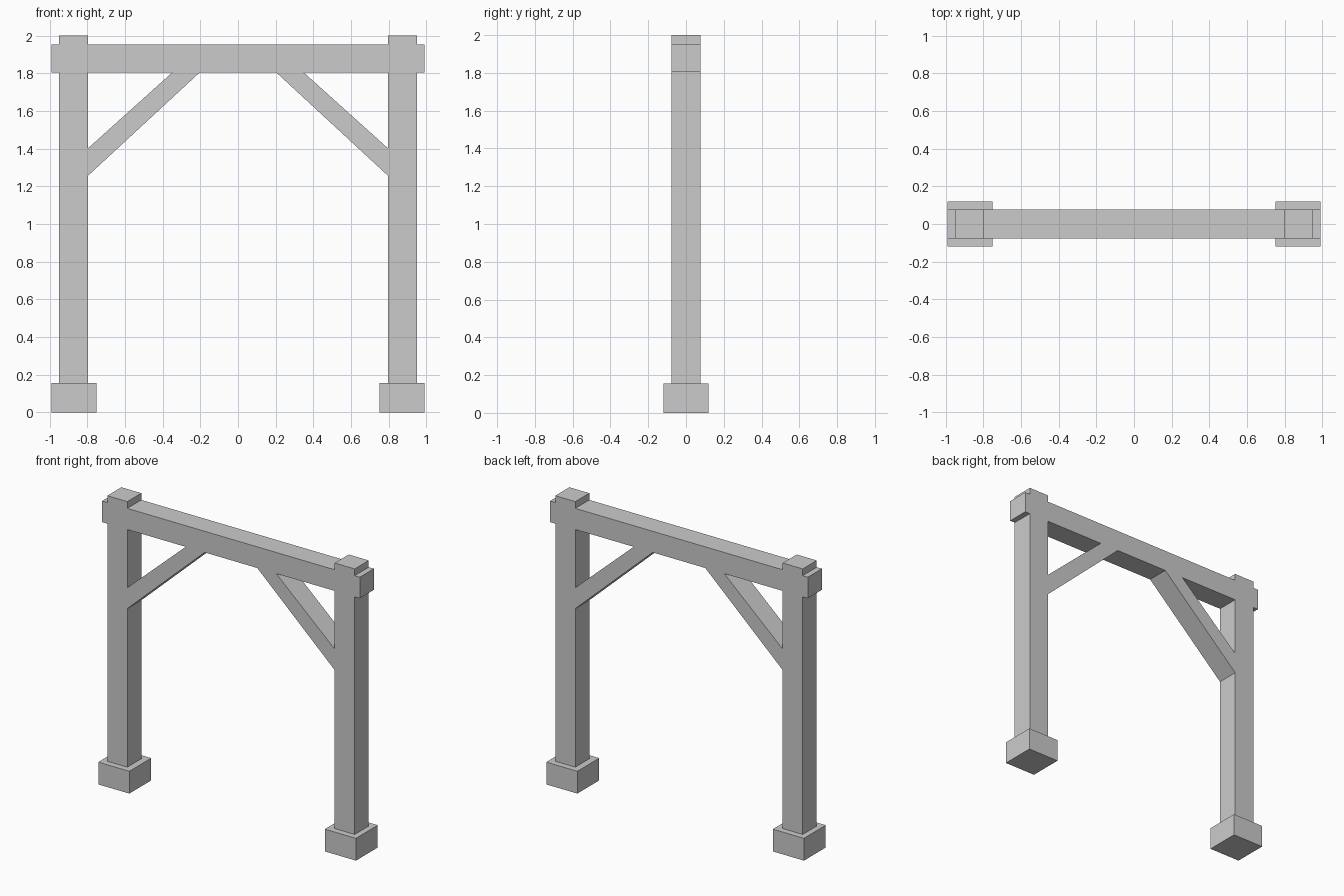
import bpy, bmesh

if "Cube" in bpy.data.objects:
    bpy.data.objects.remove(bpy.data.objects["Cube"])

HALF_DEPTH = 0.077
POST_IN, POST_OUT = 0.797, 0.951
BEAM_LOW, BEAM_TOP, BEAM_END = 1.806, 1.953, 0.99


def add_outline(curve, pts):
    s = curve.splines.new('POLY')
    s.points.add(len(pts) - 1)
    for p, (x, z) in zip(s.points, pts):
        p.co = (x, z, 0, 1)
    s.use_cyclic_u = True
    s.use_smooth = False


def mirrored(pts):
    return [(-x, z) for x, z in reversed(pts)]


# Timber frame: flush posts, beam and braces cut from one profile
half = [(0.202, BEAM_LOW), (POST_IN, 1.256), (POST_IN, 0.14), (POST_OUT, 0.14),
        (POST_OUT, BEAM_LOW), (BEAM_END, BEAM_LOW), (BEAM_END, BEAM_TOP),
        (POST_OUT, BEAM_TOP), (POST_OUT, 2.0), (POST_IN, 2.0), (POST_IN, BEAM_TOP)]
brace_gap = [(POST_IN, 1.402), (POST_IN, BEAM_LOW), (0.348, BEAM_LOW)]

curve = bpy.data.curves.new("timber_profile", 'CURVE')
curve.dimensions = '2D'
curve.fill_mode = 'BOTH'
curve.extrude = HALF_DEPTH
add_outline(curve, half + mirrored(half))
add_outline(curve, brace_gap)
add_outline(curve, mirrored(brace_gap))

frame = bpy.data.objects.new("timber_frame", curve)
frame.rotation_euler.x = 1.5707963
bpy.context.collection.objects.link(frame)
bpy.context.view_layer.objects.active = frame
frame.select_set(True)
bpy.ops.object.convert(target='MESH')
frame = bpy.context.object

# Weld caps to sides
bm = bmesh.new()
bm.from_mesh(frame.data)
bmesh.ops.remove_doubles(bm, verts=bm.verts, dist=1e-4)
bmesh.ops.recalc_face_normals(bm, faces=bm.faces)
for f in bm.faces:
    f.smooth = False
bm.to_mesh(frame.data)
bm.free()

# Footing blocks under the posts
for side, name in ((-1, "left_footing"), (1, "right_footing")):
    bpy.ops.mesh.primitive_cube_add(size=1, location=(side * 0.871, 0, 0.0775))
    block = bpy.context.object
    block.name = name
    block.scale = (0.239, 0.239, 0.155)
    bpy.ops.object.transform_apply(location=False, rotation=False, scale=True)
